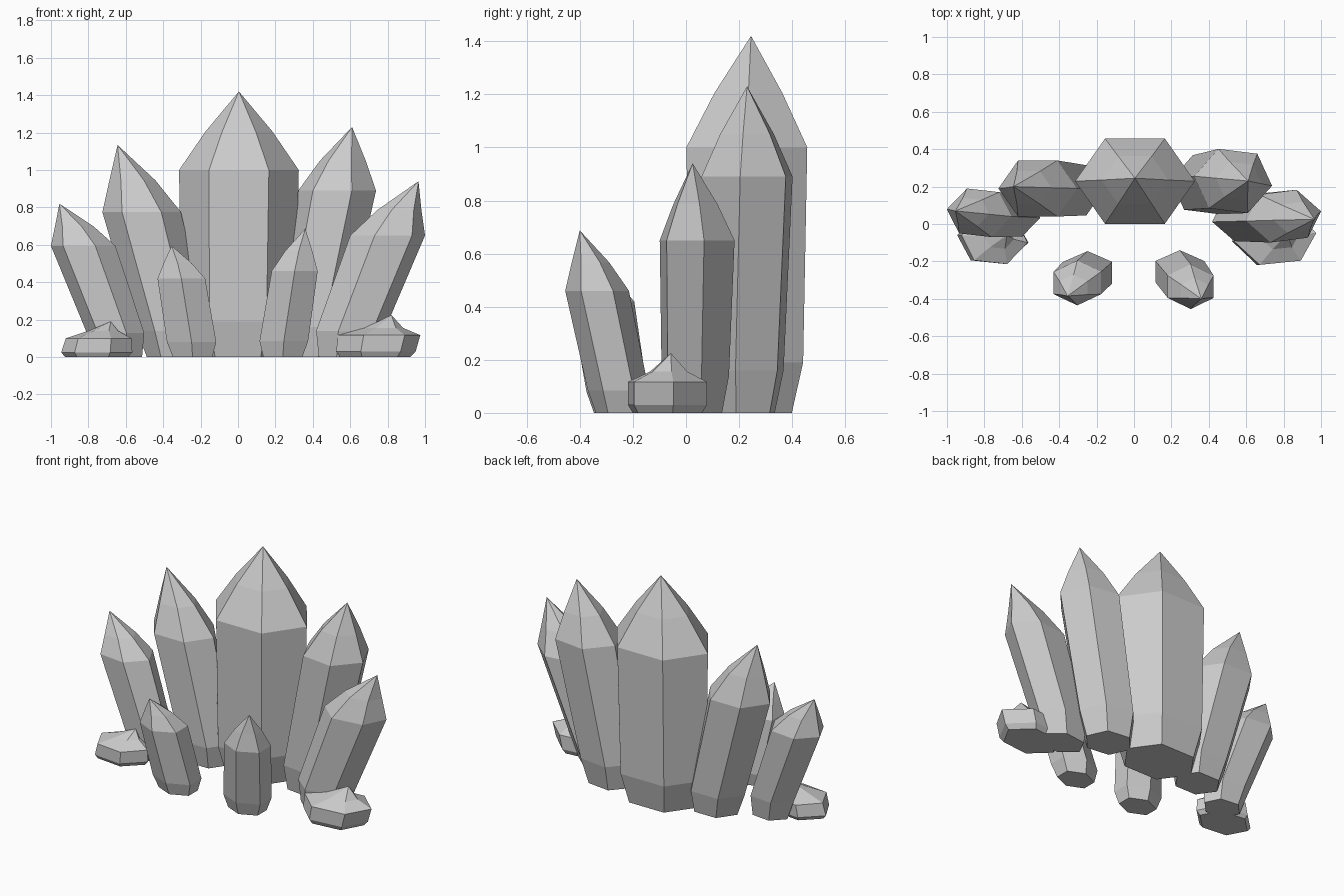
import bpy, bmesh
from math import cos, sin, radians


def crystal(name, low, high, tip, rot=0, mid=(0.47, 0.59), foot=0.8):
    """Leaning six-sided crystal; low/high = (x, y, z, rx, ry), tip = (x, y, z),
    mid = (height, width) fractions of the ring halfway up the point."""
    # flat foot follows the lean of the shaft below the low ring
    t = low[2] / (high[2] - low[2]) * 0.4
    base = (low[0] - (high[0] - low[0]) * t, low[1] - (high[1] - low[1]) * t,
            0, low[3] * foot, low[4] * foot)
    # the point bends slightly at a middle ring
    h, w = mid
    k = 0.38
    middle = (high[0] + (tip[0] - high[0]) * k, high[1] + (tip[1] - high[1]) * k,
              high[2] + (tip[2] - high[2]) * h, high[3] * w, high[4] * w)
    bm = bmesh.new()
    rings = []
    for x, y, z, rx, ry in (base, low, high, middle):
        angles = [radians(rot + 60 * i) for i in range(6)]
        rings.append([bm.verts.new((x + rx * cos(a), y + ry * sin(a), z)) for a in angles])
    apex = bm.verts.new(tip)
    bm.faces.new(rings[0][::-1])
    for i in range(6):
        j = (i + 1) % 6
        for a, b in zip(rings, rings[1:]):
            bm.faces.new((a[i], a[j], b[j], b[i]))
        bm.faces.new((rings[-1][i], rings[-1][j], apex))
    bmesh.ops.recalc_face_normals(bm, faces=bm.faces)
    mesh = bpy.data.meshes.new(name)
    bm.to_mesh(mesh)
    bm.free()
    bpy.context.collection.objects.link(bpy.data.objects.new(name, mesh))


# Tall back row
crystal("center_crystal", (0.0, 0.229, 0.19, 0.305, 0.245),
        (0.005, 0.229, 1.0, 0.32, 0.263), (0.005, 0.245, 1.42), mid=(0.49, 0.56))
crystal("inner_left_crystal", (-0.35, 0.18, 0.14, 0.19, 0.155),
        (-0.515, 0.19, 0.775, 0.21, 0.173), (-0.644, 0.2, 1.134))
crystal("inner_right_crystal", (0.385, 0.21, 0.16, 0.19, 0.17),
        (0.53, 0.23, 0.89, 0.21, 0.185), (0.61, 0.23, 1.23), -8)

# Outer leaning crystals
crystal("outer_left_crystal", (-0.655, 0.05, 0.13, 0.155, 0.125),
        (-0.828, 0.06, 0.595, 0.174, 0.14), (-0.955, 0.07, 0.82), -8)
crystal("outer_right_crystal", (0.6, 0.035, 0.14, 0.185, 0.135),
        (0.8, 0.042, 0.65, 0.203, 0.15), (0.965, 0.025, 0.94), 10)

# Small front crystals
crystal("front_left_crystal", (-0.248, -0.26, 0.08, 0.152, 0.115),
        (-0.303, -0.315, 0.42, 0.147, 0.12), (-0.355, -0.385, 0.595), 30)
crystal("front_right_crystal", (0.245, -0.255, 0.085, 0.15, 0.115),
        (0.303, -0.335, 0.46, 0.142, 0.12), (0.36, -0.4, 0.687), 30)

# Low rocks at the corners
crystal("left_rock", (-0.755, -0.08, 0.025, 0.192, 0.145),
        (-0.745, -0.08, 0.1, 0.178, 0.145), (-0.68, -0.06, 0.19), -8, (0.45, 0.45), 0.88)
crystal("right_rock", (0.737, -0.07, 0.03, 0.215, 0.16),
        (0.755, -0.07, 0.117, 0.222, 0.16), (0.82, -0.057, 0.225), 8, (0.36, 0.47), 0.88)
